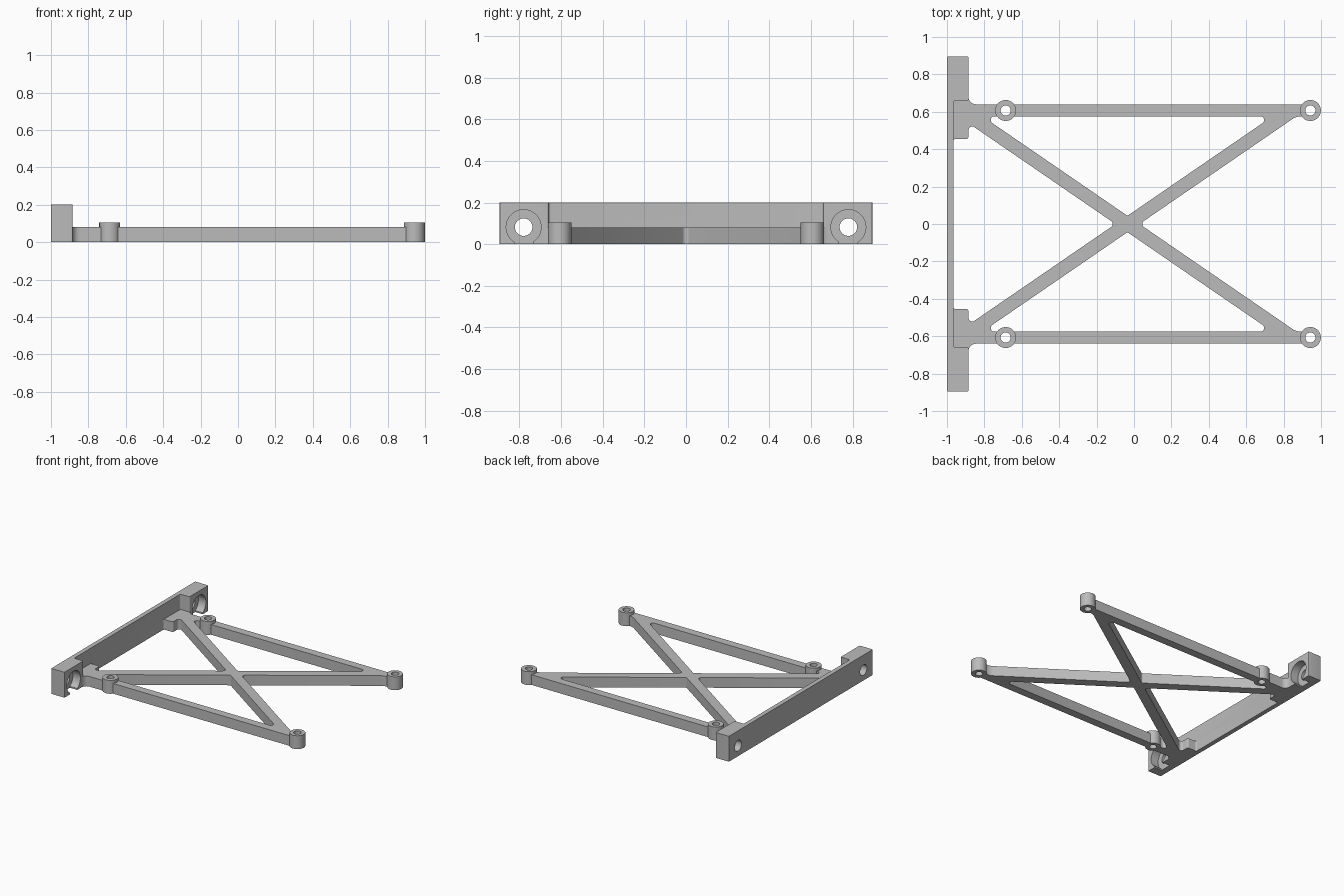
import bpy, bmesh, math
from mathutils import Vector, Matrix

if "Cube" in bpy.data.objects:
    bpy.data.objects.remove(bpy.data.objects["Cube"])

grey = bpy.data.materials.new("plain_grey")
grey.use_nodes = True
grey.diffuse_color = (0.5, 0.5, 0.5, 1)
grey.node_tree.nodes["Principled BSDF"].inputs["Base Color"].default_value = grey.diffuse_color

PLATE, BEAM, BOSS = 0.08, 0.2, 0.105   # heights
RAIL_IN, RAIL_OUT = 0.576, 0.64        # rail edges in y
SLOPE, CROSS, HALF = 0.686, -0.035, 0.064   # diagonal braces


def finish(name, bm):
    bmesh.ops.recalc_face_normals(bm, faces=bm.faces)
    mesh = bpy.data.meshes.new(name)
    bm.to_mesh(mesh)
    bm.free()
    mesh.materials.append(grey)
    obj = bpy.data.objects.new(name, mesh)
    bpy.context.collection.objects.link(obj)
    return obj


def rounded(corners, steps=6):
    """Replace each (x, y, radius) corner by a tangent arc."""
    out = []
    for i, (x, y, r) in enumerate(corners):
        p = Vector((x, y))
        if r == 0:
            out.append(p)
            continue
        a = (Vector(corners[i - 1][:2]) - p).normalized()
        b = (Vector(corners[(i + 1) % len(corners)][:2]) - p).normalized()
        half = a.angle(b) / 2
        centre = p + (a + b).normalized() * r / math.sin(half)
        start = p + a * r / math.tan(half) - centre
        end = p + b * r / math.tan(half) - centre
        sweep = start.angle_signed(end)   # clockwise positive
        for k in range(steps + 1):
            out.append(centre + Matrix.Rotation(-sweep * k / steps, 2) @ start)
    return out


def prism(name, corners, z0, z1):
    bm = bmesh.new()
    face = bm.faces.new([bm.verts.new((p.x, p.y, z0)) for p in rounded(corners)])
    top = bmesh.ops.extrude_face_region(bm, geom=[face])["geom"]
    verts = [v for v in top if isinstance(v, bmesh.types.BMVert)]
    bmesh.ops.translate(bm, verts=verts, vec=(0, 0, z1 - z0))
    return finish(name, bm)


def cylinder(name, radius, start, end):
    start, end = Vector(start), Vector(end)
    axis = end - start
    turn = axis.to_track_quat("Z", "Y").to_matrix().to_4x4()
    bm = bmesh.new()
    bmesh.ops.create_cone(bm, cap_ends=True, segments=40, radius1=radius, radius2=radius,
                          depth=axis.length,
                          matrix=Matrix.Translation((start + end) / 2) @ turn)
    return finish(name, bm)


def mirrored(half):
    """Close a +y half outline with its reflection."""
    return half + [(x, -y, r) for x, y, r in reversed(half)]


def combine(target, other, operation):
    mod = target.modifiers.new(operation, "BOOLEAN")
    mod.operation, mod.solver, mod.object = operation, "EXACT", other
    bpy.context.view_layer.objects.active = target
    bpy.ops.object.modifier_apply(modifier=mod.name)
    bpy.data.objects.remove(other)


# Upright beam with a thick block at each end
frame = prism("mounting_frame", mirrored([
    (-0.965, 0.66, 0.012), (-0.885, 0.66, 0.008),
    (-0.885, 0.895, 0.006), (-1, 0.895, 0.006)]), 0, BEAM)

# Flat plate: outer outline, open on the right between the braces
right_apex = CROSS + HALF
plate = prism("plate", [(right_apex, 0, 0.02)] + [
    (right_apex + RAIL_IN / SLOPE, RAIL_IN, 0.08), (0.94, RAIL_IN, 0),
    (0.94, RAIL_OUT, 0), (-0.885, RAIL_OUT, 0.04), (-0.885, 0.69, 0),
    (-0.98, 0.69, 0), (-0.98, -0.69, 0), (-0.885, -0.69, 0),
    (-0.885, -RAIL_OUT, 0.04), (0.94, -RAIL_OUT, 0), (0.94, -RAIL_IN, 0),
    (right_apex + RAIL_IN / SLOPE, -RAIL_IN, 0.08)], 0, PLATE)

# Window between the beam and the braces, leaving two bracket tabs
left_apex = CROSS - HALF
tab_y = SLOPE * (left_apex + 0.885)
half = [(-0.885, tab_y, 0.02), (-0.885, 0.455, 0.012), (-0.965, 0.455, 0.012)]
window = prism("beam_window", [(left_apex, 0, 0.02)] + mirrored(half), -0.1, 0.3)
combine(plate, window, "DIFFERENCE")

# Triangular windows between the braces and each rail
tip = HALF * SLOPE
reach = (RAIL_IN - tip) / SLOPE
for side in (1, -1):
    tri = prism("rail_window", [
        (CROSS, side * tip, 0.012), (CROSS + reach, side * RAIL_IN, 0.02),
        (CROSS - reach, side * RAIL_IN, 0.02)], -0.1, 0.3)
    combine(plate, tri, "DIFFERENCE")
combine(frame, plate, "UNION")

# Four screw bosses with through holes
for x in (-0.686, 0.943):
    for y in (-0.607, 0.607):
        combine(frame, cylinder("boss", 0.056, (x, y, 0), (x, y, BOSS)), "UNION")
        combine(frame, cylinder("boss_hole", 0.027, (x, y, -0.1), (x, y, 0.3)), "DIFFERENCE")

# Counterbored bolt holes in the end blocks, open at the bottom
for y in (-0.78, 0.78):
    z = 0.082
    combine(frame, cylinder("bolt_hole", 0.042, (-1.1, y, z), (-0.8, y, z)), "DIFFERENCE")
    combine(frame, cylinder("counterbore", 0.084, (-0.95, y, z), (-0.8, y, z)), "DIFFERENCE")
    slot = prism("slot", [(-0.95, y - 0.045, 0), (-0.8, y - 0.045, 0),
                          (-0.8, y + 0.045, 0), (-0.95, y + 0.045, 0)], -0.1, z)
    combine(frame, slot, "DIFFERENCE")

# Smooth the round walls, keep the edges crisp
bpy.ops.object.select_all(action="DESELECT")
frame.select_set(True)
bpy.context.view_layer.objects.active = frame
bpy.ops.object.shade_smooth_by_angle(angle=math.radians(30))
